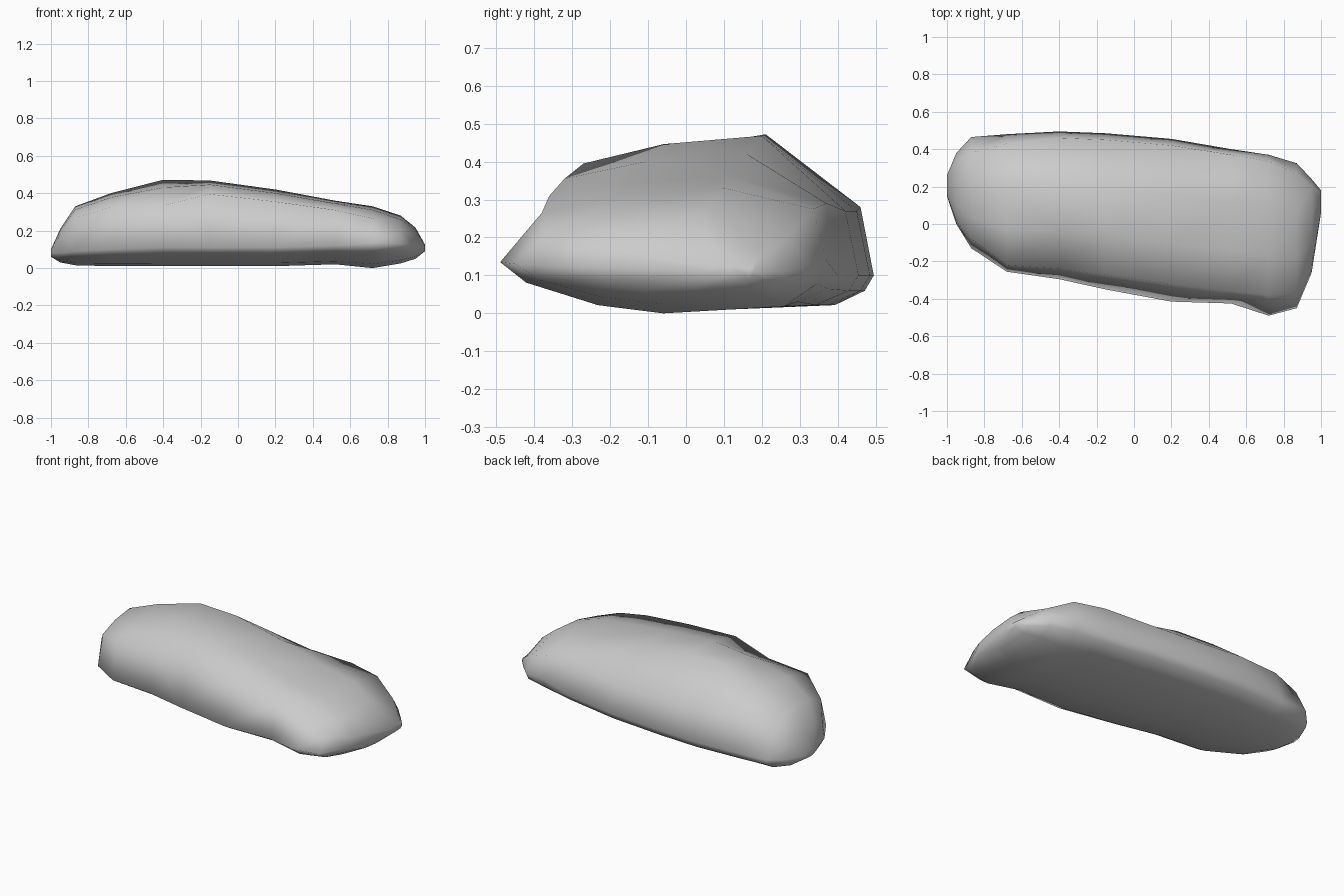
import bpy, bmesh

# Lengthwise stations: x, front edge (y,z), front shoulder (y,z), ridge (y,z),
# back shoulder (y,z), back edge (y,z), underside z
STATIONS = [
    (-1.00, 0.15, .08, 0.17, .09, .20, .10, .24, .09, .26, .08, .06),
    (-0.95, 0.00, .08, 0.02, .18, .20, .21, .33, .17, .38, .09, .03),
    (-0.87, -.13, .09, -.08, .27, .18, .33, .38, .26, .465, .10, .015),
    (-0.68, -.255, .10, -.22, .325, .20, .40, .43, .29, .48, .10, .01),
    (-0.40, -.295, .11, -.24, .335, .21, .472, .46, .28, .495, .10, .01),
    (-0.15, -.35, .11, -.27, .395, .20, .468, .45, .27, .485, .10, .01),
    (0.20, -.415, .11, -.32, .355, .16, .42, .42, .27, .455, .10, .01),
    (0.52, -.425, .12, -.36, .31, .12, .36, .37, .29, .40, .10, .02),
    (0.72, -.49, .135, -.38, .265, .10, .33, .335, .275, .37, .14, .00),
    (0.87, -.45, .13, -.37, .21, .05, .28, .27, .205, .325, .12, .025),
    (0.95, -.26, .12, -.22, .17, .05, .215, .20, .155, .24, .11, .05),
    (1.00, 0.06, .11, 0.07, .12, .12, .125, .17, .12, .18, .11, .09),
]


def mix(a, b, t):
    return a + (b - a) * t


def section(yf, zf, ysf, zsf, yt, zt, ysb, zsb, yb, zb, bot):
    """Closed cross-section, from the front edge over the top and back beneath."""
    return [
        (yf, zf), (ysf, zsf),
        (mix(ysf, yt, .45), mix(zsf, zt, .7)),
        (yt, zt), (ysb, zsb), (yb, zb),
        (mix(yf, yb, .97), mix(bot, zb, .55)),
        (mix(yf, yb, .87), mix(bot, zb, .13)),
        (mix(yf, yb, .5), bot),
        (mix(yf, yb, .3), mix(bot, zf, .16)),
        (mix(yf, yb, .08), mix(bot, zf, .6)),
    ]


# Boulder: loft the sections and close both tips
bm = bmesh.new()
rings = [[bm.verts.new((s[0], y, z)) for y, z in section(*s[1:])] for s in STATIONS]
for a, b in zip(rings, rings[1:]):
    for i in range(len(a)):
        j = (i + 1) % len(a)
        bm.faces.new((a[i], a[j], b[j], b[i]))
bm.faces.new(rings[0])
bm.faces.new(rings[-1])

bmesh.ops.recalc_face_normals(bm, faces=bm.faces)
bmesh.ops.triangulate(bm, faces=bm.faces)
for f in bm.faces:
    f.smooth = True
mesh = bpy.data.meshes.new("boulder")
bm.to_mesh(mesh)
bm.free()
boulder = bpy.data.objects.new("boulder", mesh)
bpy.context.collection.objects.link(boulder)
